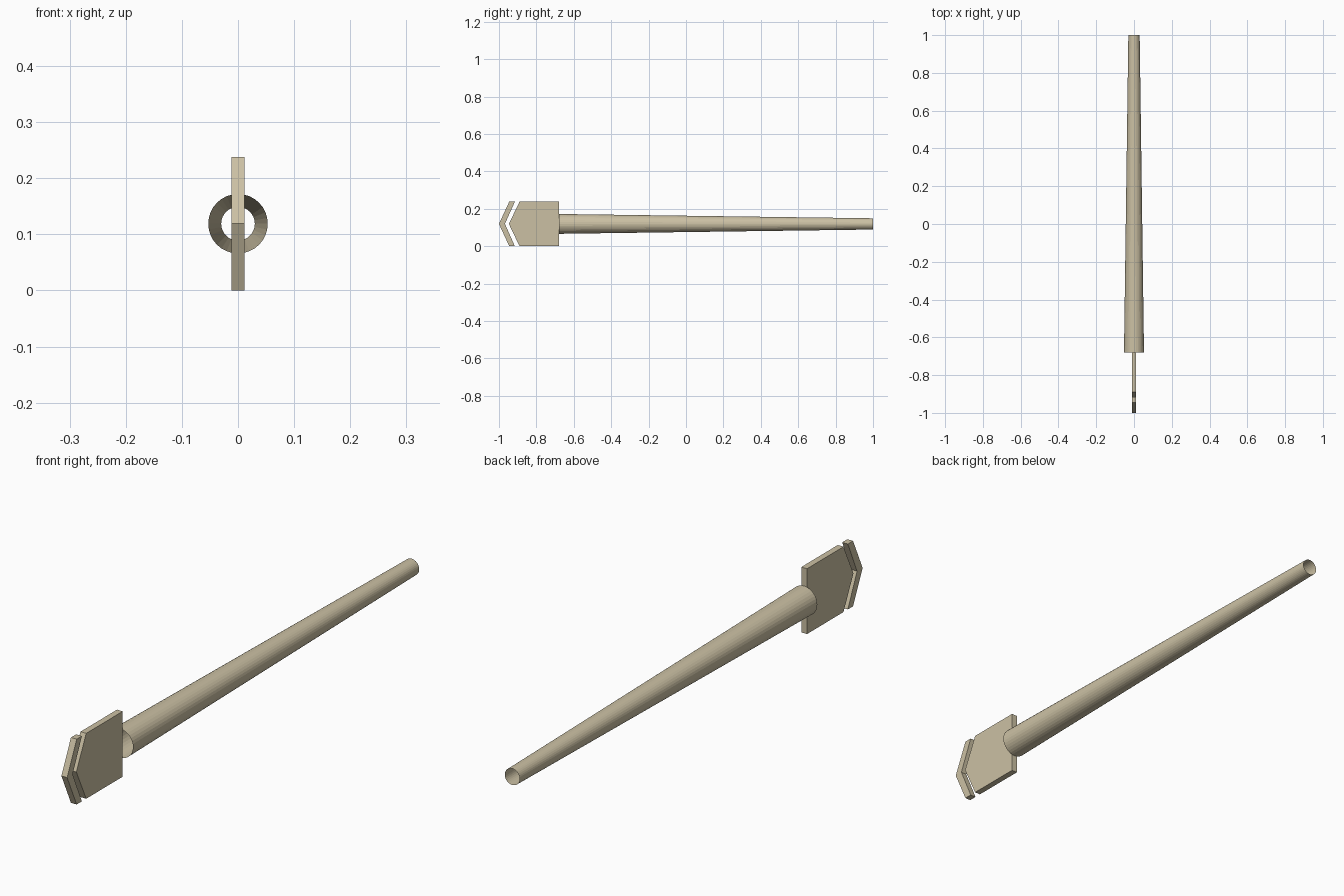
import bpy, bmesh, math

if "Cube" in bpy.data.objects:
    bpy.data.objects.remove(bpy.data.objects["Cube"])

CZ = 0.119      # axis height
HALF = 0.0115   # half thickness of the flat plates

tan = bpy.data.materials.new("tan")
tan.diffuse_color = (0.60, 0.53, 0.37, 1)
tan.use_nodes = True
tan.node_tree.nodes["Principled BSDF"].inputs["Base Color"].default_value = tan.diffuse_color


def finish(name, bm):
    mesh = bpy.data.meshes.new(name)
    bm.to_mesh(mesh)
    bm.free()
    mesh.materials.append(tan)
    obj = bpy.data.objects.new(name, mesh)
    bpy.context.collection.objects.link(obj)
    return obj


def plate(name, profile):
    """Extrude a (y, z) profile across the thickness in x."""
    bm = bmesh.new()
    face = bm.faces.new([bm.verts.new((-HALF, y, z)) for y, z in profile])
    ext = bmesh.ops.extrude_face_region(bm, geom=[face])
    verts = [v for v in ext["geom"] if isinstance(v, bmesh.types.BMVert)]
    bmesh.ops.translate(bm, verts=verts, vec=(2 * HALF, 0, 0))
    bmesh.ops.recalc_face_normals(bm, faces=bm.faces)
    return finish(name, bm)


TOP = 2 * CZ
# main pointed plate
plate("tail_plate", [(-0.68, 0), (-0.68, TOP), (-0.89, TOP), (-0.947, CZ), (-0.89, 0)])
# separate chevron strip ahead of the plate
plate("chevron_strip", [(-0.915, 0), (-0.968, CZ), (-0.915, TOP),
                        (-0.945, TOP), (-1.0, CZ), (-0.945, 0)])

# open tapered tube, wide end at the plate
SIDES = 32
bm = bmesh.new()
rings = [[bm.verts.new((r * math.cos(2 * math.pi * i / SIDES), y,
                        CZ + r * math.sin(2 * math.pi * i / SIDES)))
          for i in range(SIDES)] for y, r in ((-0.68, 0.053), (1.0, 0.030))]
for i in range(SIDES):
    j = (i + 1) % SIDES
    bm.faces.new((rings[0][i], rings[1][i], rings[1][j], rings[0][j]))
# outward normals
bm.normal_update()
bm.faces.ensure_lookup_table()
f = bm.faces[0]
c = f.calc_center_median()
if f.normal.x * c.x + f.normal.z * (c.z - CZ) < 0:
    bmesh.ops.reverse_faces(bm, faces=bm.faces)
finish("tapered_tube", bm)
